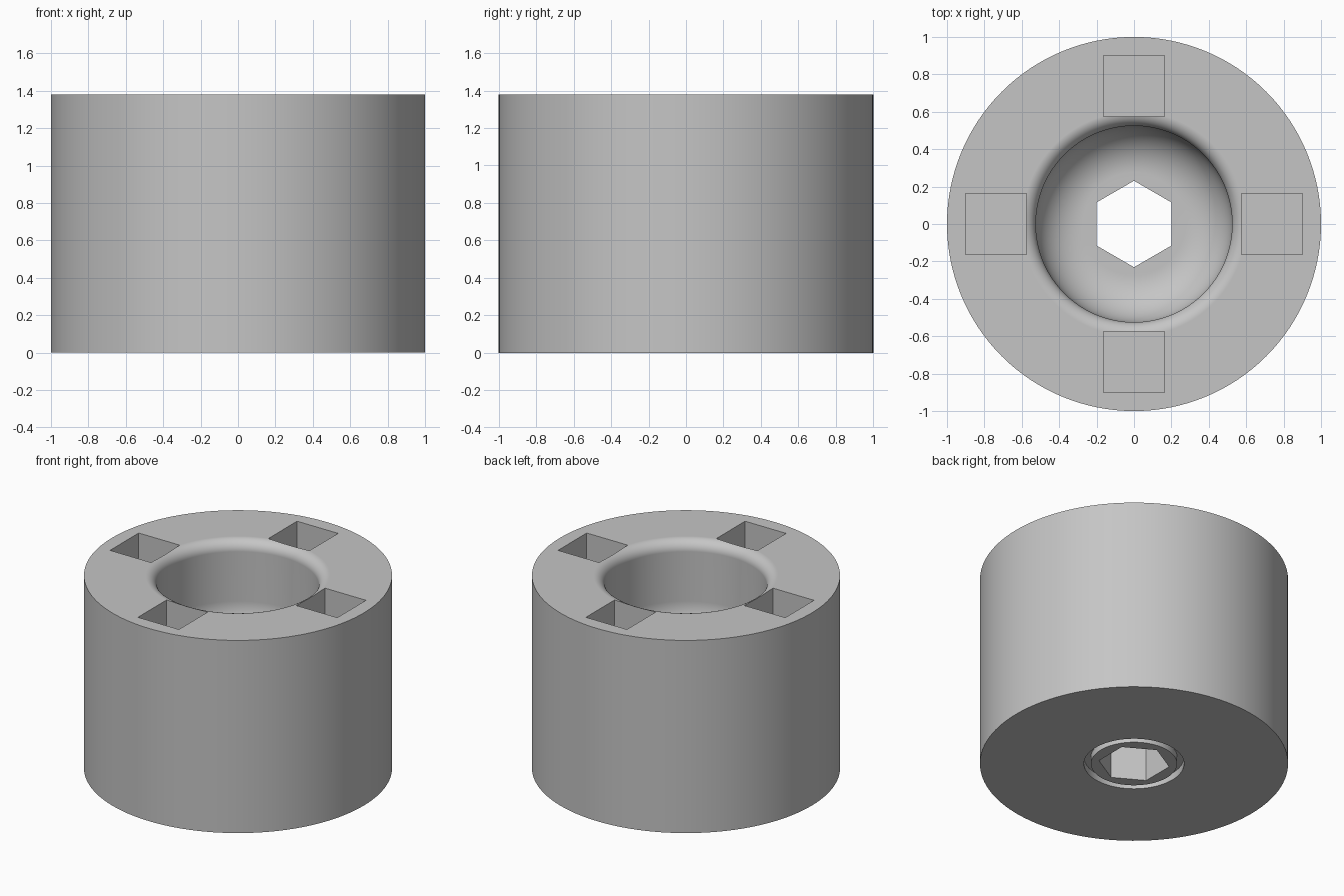
import bpy, bmesh
from math import sin, cos, pi, radians
from mathutils import Matrix, Vector

cube = bpy.data.objects.get("Cube")
if cube:
    bpy.data.objects.remove(cube, do_unlink=True)

HEIGHT = 1.38
BORE = 0.525
LIP = 0.075
FILLET = 0.25
FLOOR = 0.70
SEGMENTS = 128

grey = bpy.data.materials.new("plain grey")
grey.use_nodes = True
colour = (0.56, 0.56, 0.56, 1)
grey.diffuse_color = colour
grey.node_tree.nodes["Principled BSDF"].inputs["Base Color"].default_value = colour


def make_object(name, bm):
    bmesh.ops.recalc_face_normals(bm, faces=bm.faces)
    mesh = bpy.data.meshes.new(name)
    bm.to_mesh(mesh)
    bm.free()
    mesh.materials.append(grey)
    obj = bpy.data.objects.new(name, mesh)
    bpy.context.collection.objects.link(obj)
    return obj


def arc(cx, cz, radius, start, end, steps=10):
    angles = [radians(start + (end - start) * i / steps) for i in range(steps + 1)]
    return [(cx + radius * cos(a), cz + radius * sin(a)) for a in angles]


# Turned body: ring groove underneath, straight side, rounded lip, bowl floor
profile = [(0, 0), (0.28, 0), (0.28, 0.05), (0.325, 0.05), (0.325, 0), (1, 0), (1, HEIGHT)]
profile += arc(BORE + LIP, HEIGHT - LIP, LIP, 90, 180)
profile += arc(BORE - FILLET, FLOOR + FILLET, FILLET, 0, -90, 14)
profile += [(0, FLOOR)]

bm = bmesh.new()
verts = [bm.verts.new((r, 0, z)) for r, z in profile]
edges = [bm.edges.new(pair) for pair in zip(verts, verts[1:])]
bmesh.ops.spin(bm, geom=verts + edges, cent=(0, 0, 0), axis=(0, 0, 1),
               angle=2 * pi, steps=SEGMENTS, use_merge=True)
bmesh.ops.remove_doubles(bm, verts=bm.verts, dist=1e-4)
body = make_object("round_body", bm)

# Hexagonal through hole
bm = bmesh.new()
bmesh.ops.create_cone(bm, cap_ends=True, segments=6, radius1=0.231, radius2=0.231, depth=2,
                      matrix=Matrix.Translation((0, 0, 0.5)))
# A corner of the hexagon points along y
corner = max(bm.verts, key=lambda v: v.co.y).co
if abs(corner.x) > 0.01:
    bmesh.ops.rotate(bm, verts=bm.verts, cent=(0, 0, 0), matrix=Matrix.Rotation(pi / 6, 3, 'Z'))
cutters = [make_object("hex_hole_cutter", bm)]

# Four square pockets in the rim
POCKET = 0.325
bm = bmesh.new()
for i in range(4):
    place = (Matrix.Rotation(i * pi / 2, 4, 'Z')
             @ Matrix.Translation((0.738, 0, HEIGHT))
             @ Matrix.Diagonal(Vector((POCKET, POCKET, 2 * POCKET, 1))))
    bmesh.ops.create_cube(bm, size=1, matrix=place)
cutters.append(make_object("square_pocket_cutter", bm))

bpy.context.view_layer.objects.active = body
for cutter in cutters:
    mod = body.modifiers.new(cutter.name, 'BOOLEAN')
    mod.operation = 'DIFFERENCE'
    mod.solver = 'EXACT'
    mod.object = cutter
    bpy.ops.object.modifier_apply(modifier=mod.name)
    bpy.data.objects.remove(cutter, do_unlink=True)

# Smooth curved walls, crisp rims
bpy.ops.object.select_all(action='DESELECT')
body.select_set(True)
bpy.ops.object.shade_smooth_by_angle(angle=radians(30))
weighted = body.modifiers.new("flat_face_normals", 'WEIGHTED_NORMAL')
weighted.keep_sharp = True
